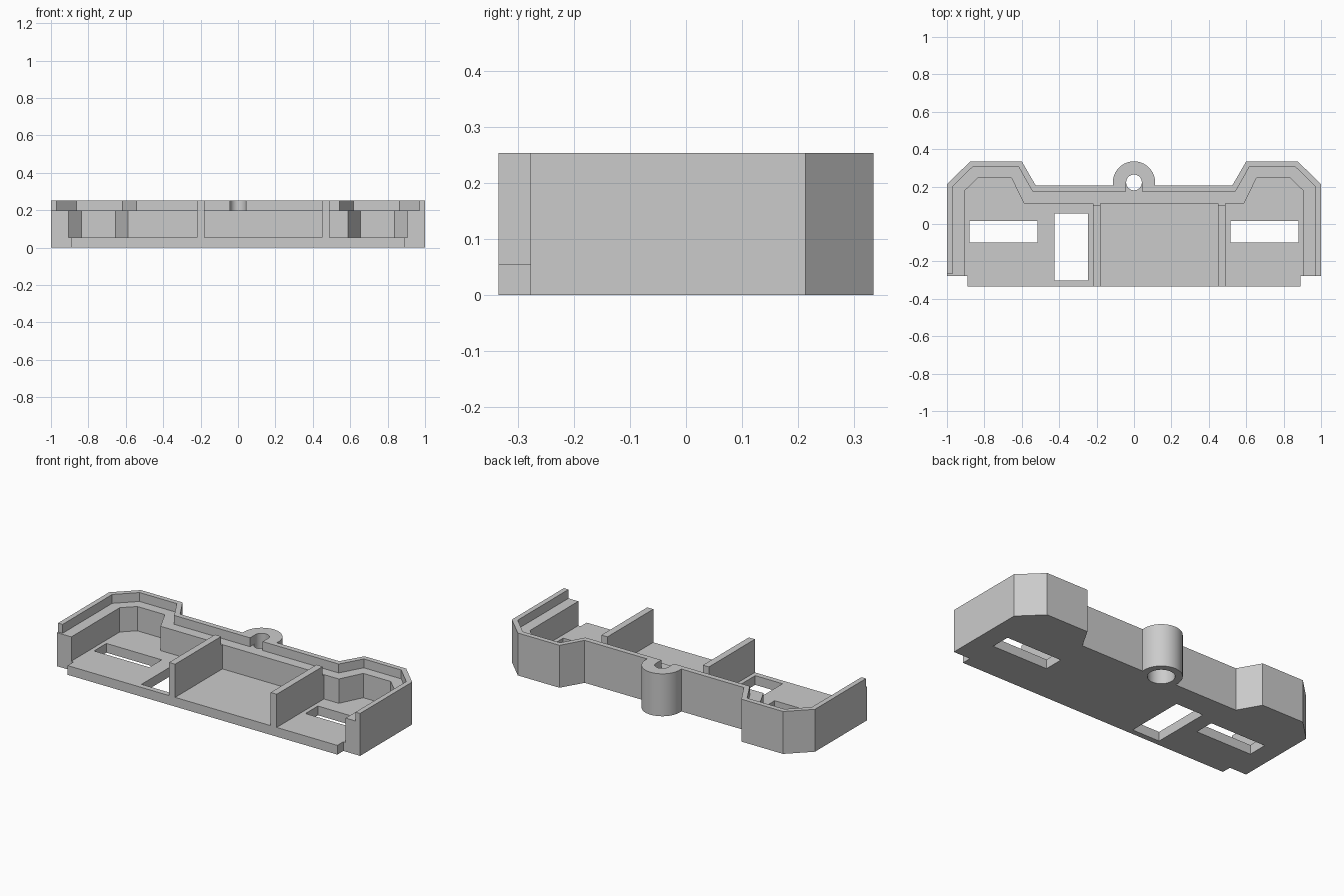
import bpy
import bmesh
import math

cube = bpy.data.objects.get("Cube")
if cube:
    bpy.data.objects.remove(cube, do_unlink=True)

FLOOR, LEDGE, TOP = 0.055, 0.2, 0.253
BOSS_Y, BOSS_R = 0.222, 0.113

grey = bpy.data.materials.new("plain_grey")
grey.use_nodes = True
grey.diffuse_color = (0.6, 0.6, 0.6, 1)
grey.node_tree.nodes["Principled BSDF"].inputs["Base Color"].default_value = (0.6, 0.6, 0.6, 1)


def prism(name, points, low, high, axis="z"):
    """Extrude a flat outline along z, or a (y, z) outline along x."""
    bm = bmesh.new()
    place = (lambda a, b: (a, b, low)) if axis == "z" else (lambda a, b: (low, a, b))
    face = bm.faces.new([bm.verts.new(place(a, b)) for a, b in points])
    grown = bmesh.ops.extrude_face_region(bm, geom=[face])["geom"]
    step = (0, 0, high - low) if axis == "z" else (high - low, 0, 0)
    bmesh.ops.translate(bm, vec=step, verts=[g for g in grown if isinstance(g, bmesh.types.BMVert)])
    bmesh.ops.recalc_face_normals(bm, faces=bm.faces)
    mesh = bpy.data.meshes.new(name)
    bm.to_mesh(mesh)
    bm.free()
    mesh.materials.append(grey)
    obj = bpy.data.objects.new(name, mesh)
    bpy.context.collection.objects.link(obj)
    return obj


def rect(x0, x1, y0, y1):
    return [(x0, y0), (x1, y0), (x1, y1), (x0, y1)]


def arc(radius, start, end, count):
    angles = [math.radians(start + (end - start) * i / count) for i in range(count + 1)]
    return [(radius * math.cos(a), BOSS_Y + radius * math.sin(a)) for a in angles]


def mirrored(half):
    """Close a right-hand outline with its mirror image."""
    return half + [(-x, y) for x, y in reversed(half) if x > 1e-6]


def cut(target, points, low, high):
    cutter = prism("cutter", points, low, high)
    cutter.hide_render = True
    mod = target.modifiers.new("cut", "BOOLEAN")
    mod.operation = "DIFFERENCE"
    mod.solver = "EXACT"
    mod.object = cutter
    bpy.context.view_layer.objects.active = target
    bpy.ops.object.modifier_apply(modifier=mod.name)
    bpy.data.objects.remove(cutter, do_unlink=True)


# Tray block with front lip and rear screw boss in one outline
outer = [(0.89, -0.335), (0.89, -0.278), (1, -0.278), (1, 0.213),
         (0.875, 0.335), (0.6, 0.335), (0.525, 0.205), (BOSS_R, 0.205)]
tray = prism("tray", mirrored(outer + arc(BOSS_R, 0, 90, 16)), 0, TOP)

# Deep cavity and the wider rim recess above it, both open to the front
cavity = [(0.905, -0.5), (0.905, 0.178), (0.836, 0.245), (0.655, 0.245), (0.588, 0.11)]
recess = [(0.97, -0.5), (0.97, 0.2), (0.863, 0.305), (0.617, 0.305), (0.542, 0.173)]
cut(tray, mirrored(cavity), FLOOR, 0.4)
cut(tray, mirrored(recess), LEDGE, 0.4)
cut(tray, rect(-1.1, -0.9, -0.5, -0.267), LEDGE, 0.4)

# Floor windows
for x0, x1, y0, y1 in [(-0.88, -0.515, -0.1, 0.017), (0.515, 0.88, -0.1, 0.017),
                       (-0.425, -0.245, -0.302, 0.055)]:
    cut(tray, rect(x0, x1, y0, y1), -0.1, 0.15)

# Screw hole, head pocket underneath, and the slot through the rim
cut(tray, arc(0.042, 0, 352.5, 47), -0.1, 0.4)
cut(tray, arc(0.073, 0, 352.5, 47), -0.1, 0.1)
cut(tray, rect(-0.0415, 0.0415, 0.14, BOSS_Y), LEDGE, 0.4)

# Divider walls, stepped down where they meet the back ledge
divider = [(-0.335, FLOOR), (0.11, FLOOR), (0.11, LEDGE), (0.098, LEDGE), (0.098, TOP), (-0.335, TOP)]
for name, x in (("right_divider", -0.22), ("left_divider", 0.45)):
    prism(name, divider, x, x + 0.04, axis="x")

# Smooth the round boss while keeping every hard edge
bpy.ops.object.select_all(action="DESELECT")
tray.select_set(True)
bpy.context.view_layer.objects.active = tray
bpy.ops.object.shade_smooth_by_angle(angle=math.radians(25))
